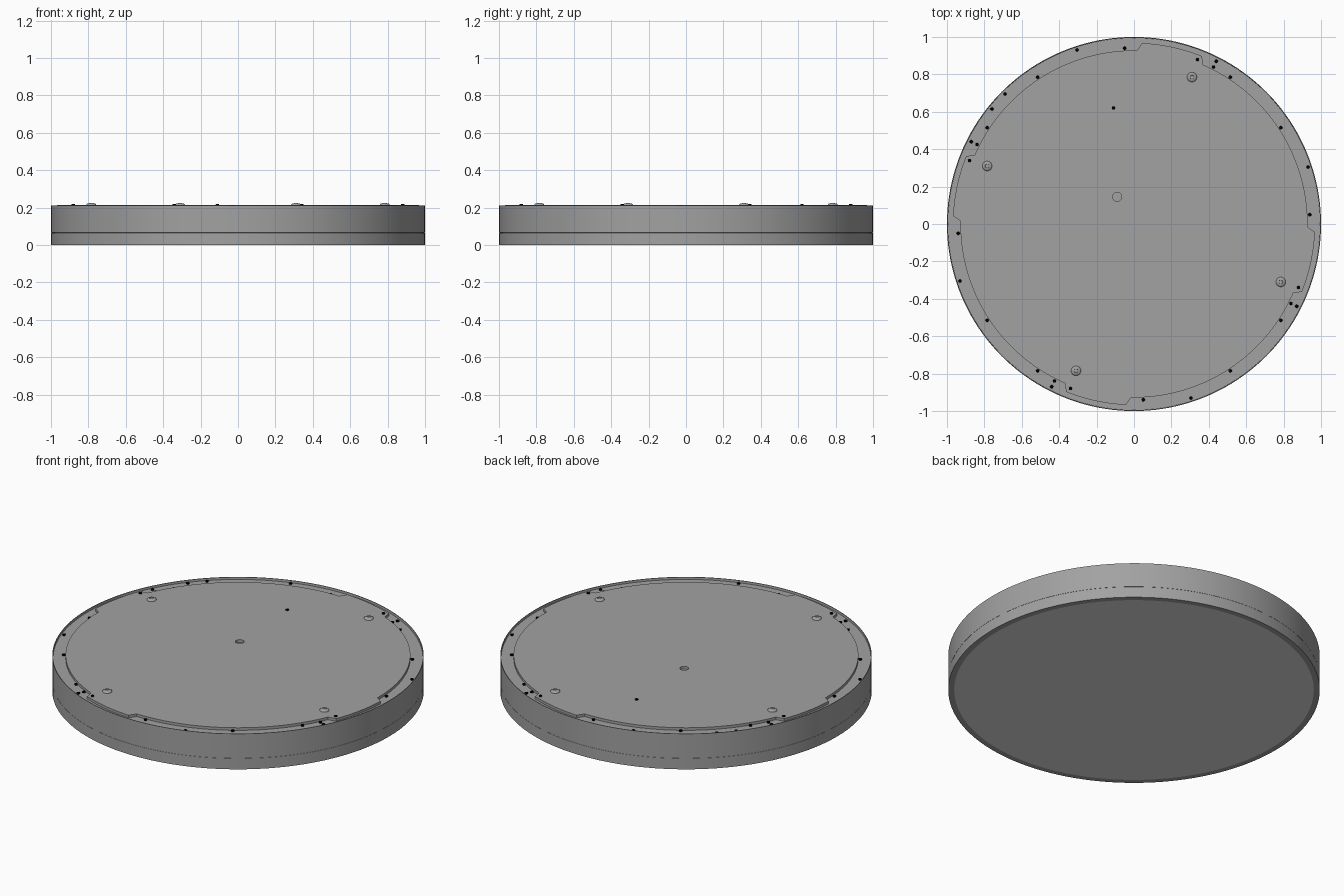
import bpy, bmesh, math
from math import cos, sin, radians, pi

if "Cube" in bpy.data.objects:
    bpy.data.objects.remove(bpy.data.objects["Cube"])


def material(name, v):
    m = bpy.data.materials.new(name)
    m.diffuse_color = (v, v, v, 1)
    m.use_nodes = True
    m.node_tree.nodes["Principled BSDF"].inputs["Base Color"].default_value = m.diffuse_color
    return m


GREY = material("housing grey", 0.36)
LIGHT = material("diffuser light grey", 0.72)
BLACK = material("screw black", 0.0)


def finish(name, bm, mats, smooth=True):
    bmesh.ops.recalc_face_normals(bm, faces=bm.faces)
    me = bpy.data.meshes.new(name)
    bm.to_mesh(me)
    bm.free()
    ob = bpy.data.objects.new(name, me)
    bpy.context.collection.objects.link(ob)
    for m in mats:
        me.materials.append(m)
    if smooth:
        bpy.ops.object.select_all(action='DESELECT')
        ob.select_set(True)
        bpy.context.view_layer.objects.active = ob
        bpy.ops.object.shade_smooth_by_angle(angle=radians(35))
    return ob


def lathe(name, profile, mats, at=(0, 0), n=128, smooth=True, first_cap=0):
    """Spin (radius, z) points about a vertical axis; the ends are capped."""
    bm = bmesh.new()
    rings = [[bm.verts.new((at[0] + r * cos(2 * pi * i / n),
                            at[1] + r * sin(2 * pi * i / n), z))
              for i in range(n)] for r, z in profile]
    for a, b in zip(rings, rings[1:]):
        for i in range(n):
            j = (i + 1) % n
            bm.faces.new((a[i], a[j], b[j], b[i]))
    bm.faces.new(rings[0]).material_index = first_cap
    bm.faces.new(rings[-1])
    return finish(name, bm, mats, smooth)


# Round housing: light diffuser underneath, thin seam, top lip and sunken ledge
lathe("housing", [(0.968, 0.0), (1, 0), (1, 0.0645), (0.997, 0.065),
                  (1, 0.0655), (1, 0.211), (0.996, 0.211),
                  (0.995, 0.198), (0.9, 0.198)],
      [GREY, LIGHT], n=160, first_cap=1)

# Back plate with four wider tabs
bm = bmesh.new()
outline = []
for q in range(4):
    for k in range(25):                       # wide tab
        outline.append((0.968, q * 90 + 68 + 19.5 * k / 24))
    for k in range(73):                       # normal edge
        outline.append((0.928, q * 90 + 89 + 67.5 * k / 72))
verts = [bm.verts.new((r * cos(radians(a)), r * sin(radians(a)), 0.19))
         for r, a in outline]
face = bm.faces.new(verts)
ext = bmesh.ops.extrude_face_region(bm, geom=[face])
for g in ext["geom"]:
    if isinstance(g, bmesh.types.BMVert):
        g.co.z = 0.2135
plate = finish("back_plate", bm, [GREY], smooth=False)

# Cable hole through the plate
cutter = lathe("cable_hole_cutter", [(0.024, 0.15), (0.024, 0.25)], [GREY],
               at=(-0.09, 0.145), n=32, smooth=False)
cutter.hide_render = True
cutter.hide_viewport = True
mod = plate.modifiers.new("cable_hole", 'BOOLEAN')
mod.operation = 'DIFFERENCE'
mod.solver = 'EXACT'
mod.object = cutter


def quarter_turns(p):
    x, y = p
    return [(x, y), (-y, x), (-x, -y), (y, -x)]


def screw(name, p, base):
    lathe(name, [(0.009, base - 0.01), (0.009, base + 0.004),
                 (0.007, base + 0.006)], [BLACK], at=p, n=12)


# Domed mounting studs on the plate
for p in quarter_turns((0.31, 0.785)):
    lathe("mounting_stud", [(0.026, 0.205), (0.026, 0.215), (0.024, 0.219),
                            (0.019, 0.222), (0.011, 0.223), (0.010, 0.220)],
          [GREY], at=p, n=32)

# Small screws: tab screws sit on the plate, the others on the ledge
for p in quarter_turns((0.34, 0.88)):
    screw("tab_screw", p, 0.2135)
for spot in [(0.44, 0.87), (0.425, 0.84), (0.515, 0.785), (0.785, 0.515),
             (0.93, 0.305), (0.94, 0.05)]:
    for p in quarter_turns(spot):
        screw("rim_screw", p, 0.2)
for p in [(-0.69, 0.695), (-0.76, 0.615)]:
    screw("extra_rim_screw", p, 0.2)
screw("plate_screw", (-0.11, 0.62), 0.2135)

# Tiny centre mark
lathe("centre_mark", [(0.003, 0.21), (0.003, 0.214)], [GREY], n=12)
